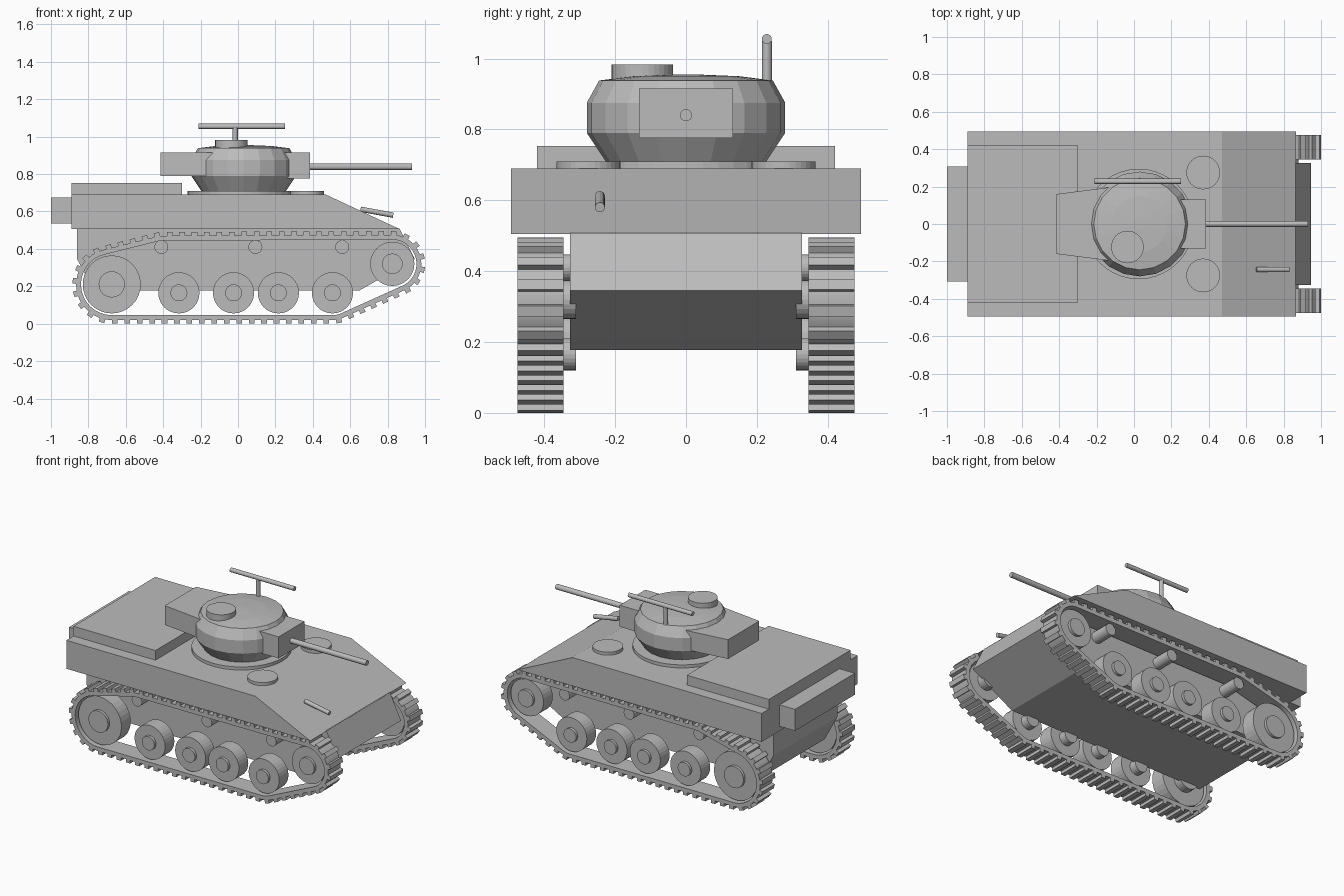
import bpy, bmesh, math
from mathutils import Vector, Matrix

cube = bpy.data.objects.get("Cube")
if cube:
    bpy.data.objects.remove(cube, do_unlink=True)

grey = bpy.data.materials.new("plain_grey")
grey.use_nodes = True
COLOUR = (0.5, 0.5, 0.5, 1)
grey.diffuse_color = COLOUR
grey.node_tree.nodes["Principled BSDF"].inputs["Base Color"].default_value = COLOUR


def finish(bm, name):
    bmesh.ops.recalc_face_normals(bm, faces=bm.faces[:])
    mesh = bpy.data.meshes.new(name)
    bm.to_mesh(mesh)
    bm.free()
    mesh.materials.append(grey)
    obj = bpy.data.objects.new(name, mesh)
    bpy.context.collection.objects.link(obj)
    return obj


def prism(name, points, low, high, axis="y"):
    """Extrude an outline: x,z points along y, or x,y points along z."""
    bm = bmesh.new()
    place = (lambda p, t: (p[0], t, p[1])) if axis == "y" else (lambda p, t: (p[0], p[1], t))
    face = bm.faces.new([bm.verts.new(place(p, low)) for p in points])
    new = bmesh.ops.extrude_face_region(bm, geom=[face])["geom"]
    shift = Vector(place((0, 0), high - low))
    bmesh.ops.translate(bm, vec=shift, verts=[v for v in new if isinstance(v, bmesh.types.BMVert)])
    return finish(bm, name)


def box(name, x, y, z):
    return prism(name, [(x[0], z[0]), (x[1], z[0]), (x[1], z[1]), (x[0], z[1])], *y)


def rod(name, start, end, radius, sides=32):
    a, b = Vector(start), Vector(end)
    turn = (b - a).to_track_quat("Z", "Y").to_matrix().to_4x4()
    bm = bmesh.new()
    bmesh.ops.create_cone(bm, cap_ends=True, segments=sides, radius1=radius, radius2=radius,
                          depth=(b - a).length, matrix=Matrix.Translation((a + b) / 2) @ turn)
    return finish(bm, name)


def lathe(name, profile, x, sides):
    """Spin a radius,z profile around an upright axis at x."""
    bm = bmesh.new()
    rings = []
    for r, z in profile:
        rings.append([bm.verts.new((x + r * math.cos(math.tau * i / sides),
                                    r * math.sin(math.tau * i / sides), z)) for i in range(sides)])
    for lower, upper in zip(rings, rings[1:]):
        for i in range(sides):
            j = (i + 1) % sides
            bm.faces.new((lower[i], lower[j], upper[j], upper[i]))
    bm.faces.new(rings[0])
    bm.faces.new(rings[-1])
    return finish(bm, name)


# Hull
prism("upper_hull", [(-0.89, 0.505), (-0.89, 0.69), (0.47, 0.69), (0.866, 0.505)], -0.494, 0.494)
prism("lower_hull", [(-0.86, 0.508), (-0.86, 0.345), (-0.77, 0.178), (0.65, 0.178),
                     (0.945, 0.345), (0.864, 0.508)], -0.327, 0.327)
box("engine_deck", (-0.89, -0.30), (-0.42, 0.42), (0.68, 0.753))
box("rear_stowage_box", (-1.0, -0.88), (-0.308, 0.308), (0.535, 0.675))
for side, label in ((1, "left"), (-1, "right")):
    rod(label + "_hull_hatch", (0.37, side * 0.275, 0.68), (0.37, side * 0.275, 0.71), 0.09)
rod("hull_machine_gun", (0.655, -0.243, 0.612), (0.83, -0.243, 0.58), 0.014, 16)

# Turret
lathe("turret_ring", [(0.295, 0.68), (0.295, 0.71)], 0.025, 40)
lathe("turret", [(0.22, 0.70), (0.28, 0.79), (0.28, 0.875), (0.245, 0.938),
                 (0.15, 0.95), (0.03, 0.955)], 0.03, 20)
prism("turret_bustle", [(-0.415, -0.16), (-0.10, -0.2), (-0.10, 0.2), (-0.415, 0.16)],
      0.79, 0.915, "z")
box("gun_mantlet", (0.2, 0.385), (-0.132, 0.132), (0.775, 0.915))
rod("main_gun", (0.38, 0, 0.84), (0.93, 0, 0.84), 0.017, 16)
rod("turret_hatch", (-0.035, -0.123, 0.93), (-0.035, -0.123, 0.983), 0.087)
rod("roof_gun_post", (-0.015, 0.228, 0.93), (-0.015, 0.228, 1.05), 0.014, 16)
rod("roof_gun", (-0.21, 0.228, 1.055), (0.25, 0.228, 1.055), 0.014, 16)

# Track loop: belt pulled tight around circles of x, z, radius
GUIDES = [(-0.675, 0.21, 0.19), (0.825, 0.32, 0.155), (-0.41, 0.41, 0.06),
          (0.557, 0.41, 0.06), (0.505, 0.165, 0.145)]


def belt_point(angle, inset):
    """Outermost point of the guides in a direction."""
    d = Vector((math.cos(angle), math.sin(angle)))
    best = max(GUIDES, key=lambda g: g[0] * d.x + g[1] * d.y + g[2])
    return Vector(best[:2]) + d * (best[2] - inset)


STEPS = 120
ANGLES = [math.tau * (i + 0.5) / STEPS for i in range(STEPS)]
OUTER = [belt_point(a, 0) for a in ANGLES]
INNER = [belt_point(a, 0.026) for a in ANGLES]


def track(name, low, high):
    bm = bmesh.new()
    loops = [[bm.verts.new((p.x, y, p.y)) for p in pts]
             for pts, y in ((OUTER, low), (OUTER, high), (INNER, high), (INNER, low))]
    for k in range(4):
        a, b = loops[k], loops[(k + 1) % 4]
        for i in range(STEPS):
            j = (i + 1) % STEPS
            bm.faces.new((a[i], a[j], b[j], b[i]))
    # Evenly spaced tread bars along the outer face
    spans = [(OUTER[i], OUTER[(i + 1) % STEPS]) for i in range(STEPS)]
    total = sum((q - p).length for p, q in spans)
    count = 62
    pitch = total / count
    walked, target = 0, pitch / 2
    for p, q in spans:
        length = (q - p).length
        while target < walked + length and length > 0:
            spot = p.lerp(q, (target - walked) / length)
            tangent = (q - p).normalized()
            normal = Vector((tangent.y, -tangent.x))
            centre = spot + normal * 0.008
            m = Matrix(((tangent.x, 0, normal.x, centre.x), (0, 1, 0, (low + high) / 2),
                        (tangent.y, 0, normal.y, centre.y), (0, 0, 0, 1)))
            size = Matrix.Diagonal((0.03, high - low, 0.024, 1))
            bmesh.ops.create_cube(bm, size=1, matrix=m @ size)
            target += pitch
        walked += length
    return finish(bm, name)


# Running gear on both sides: x, z, wheel radius, hub radius
WHEELS = [("rear_wheel", -0.675, 0.21, 0.155, 0.07), ("front_wheel", 0.825, 0.32, 0.118, 0.055)]
WHEELS += [("road_wheel_%d" % (i + 1), x, 0.165, 0.11, 0.045)
           for i, x in enumerate((-0.316, -0.024, 0.216, 0.505))]
for side, label in ((1, "left_"), (-1, "right_")):
    track(label + "track", *sorted((side * 0.346, side * 0.475)))
    for name, x, z, radius, hub in WHEELS:
        rod(label + name, (x, side * 0.36, z), (x, side * 0.455, z), radius)
        rod(label + name + "_hub", (x, side * 0.31, z), (x, side * 0.473, z), hub, 24)
    for i, x in enumerate((-0.41, 0.093, 0.557)):
        rod(label + "return_roller_%d" % (i + 1), (x, side * 0.32, 0.41),
            (x, side * 0.455, 0.41), 0.037, 24)
